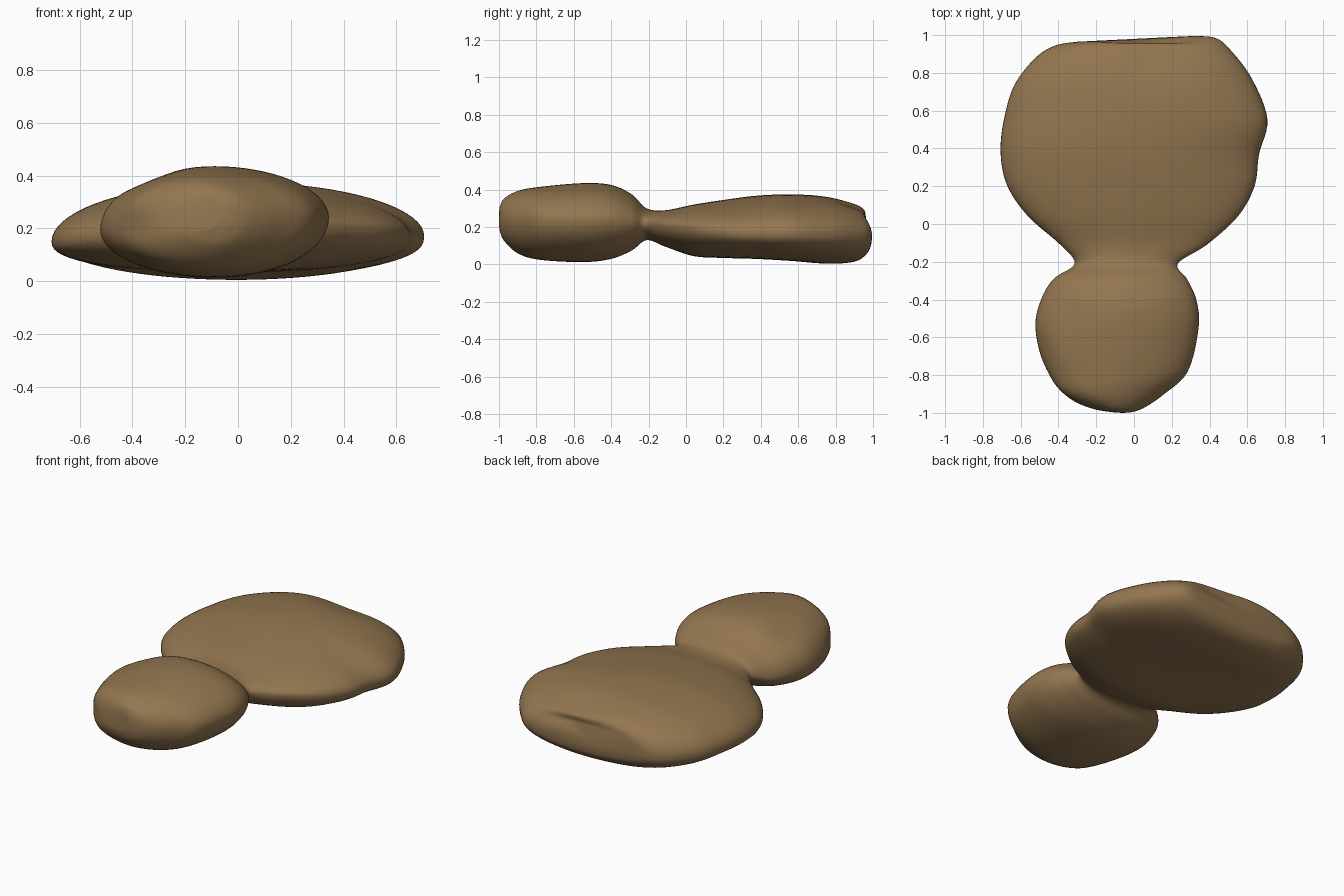
import bpy, math
from mathutils import Vector

if "Cube" in bpy.data.objects:
    bpy.data.objects.remove(bpy.data.objects["Cube"])

# Cross-sections along y: y, left x, right x, bottom z, top z
SECTIONS = [
    (-0.998, -0.10, -0.02, 0.19, 0.30),
    (-0.975, -0.23, 0.05, 0.13, 0.35),
    (-0.90, -0.405, 0.16, 0.06, 0.393),
    (-0.78, -0.475, 0.285, 0.025, 0.415),
    (-0.55, -0.522, 0.342, 0.013, 0.435),
    (-0.40, -0.492, 0.33, 0.03, 0.425),
    (-0.29, -0.425, 0.28, 0.075, 0.375),
    (-0.21, -0.315, 0.232, 0.13, 0.30),
    (-0.11, -0.39, 0.385, 0.095, 0.29),
    (0.04, -0.56, 0.55, 0.045, 0.32),
    (0.20, -0.67, 0.638, 0.035, 0.345),
    (0.37, -0.706, 0.662, 0.03, 0.367),
    (0.55, -0.69, 0.706, 0.02, 0.375),
    (0.75, -0.635, 0.625, 0.005, 0.365),
    (0.90, -0.525, 0.51, 0.015, 0.335),
    (0.965, -0.42, 0.43, 0.06, 0.30),
    (0.98, -0.30, 0.32, 0.11, 0.25),
]
STEPS, SIDES = 6, 72

# Hollows: centre, radii, push
DENTS = [
    ((0.15, 1, 0.25), (0.26, 0.1, 0.055), (0, -0.035, 0)),     # gully on back edge
    ((0.12, 0.93, 0.33), (0.2, 0.15, 0.1), (0, 0, -0.025)),    # dip above the gully
    ((-0.42, -0.85, 0.2), (0.1, 0.14, 0.08), (0.02, 0.02, 0)),  # hollow on front left
    ((-0.34, -0.5, 0.37), (0.1, 0.14, 0.1), (0, 0, -0.02)),    # dip on small lobe
]


def spline(a, b, c, d, t):
    return tuple(0.5 * (2*q + (r-p)*t + (2*p - 5*q + 4*r - s)*t*t + (3*q - p - 3*r + s)*t**3)
                 for p, q, r, s in zip(a, b, c, d))


def shape(p):
    """Slant the back end and press in the hollows."""
    v = Vector(p)
    v.y += 0.05 * v.x * max(0, min(1, (p[1] - 0.5) / 0.45))
    out = v.copy()
    for c, r, push in DENTS:
        d2 = sum(((v[i] - c[i]) / r[i]) ** 2 for i in range(3))
        out += Vector(push) * math.exp(-d2)
    return out


def ring(s):
    """Oval whose widest line sits low on the large lobe and tilts on the small one."""
    y, xl, xr, zb, zt = s
    k = max(0, min(1, (y + 0.4) / 0.7))
    left, right = 0.195 - 0.045 * k, 0.24 - 0.07 * k
    pts = []
    for i in range(SIDES):
        a = 2 * math.pi * i / SIDES
        u, w = math.cos(a), math.sin(a)
        rim = max(zb, left + (right - left) * (u + 1) / 2)
        if w > 0:
            z = rim + (zt - rim) * w
        else:  # underside of the large lobe is a little fuller
            z = rim - (rim - zb) * abs(w) ** (1 - 0.2 * k)
        pts.append(shape(((xl + xr) / 2 + (xr - xl) / 2 * u, y, z)))
    return pts


# Smooth the sections into closely spaced rings
n = len(SECTIONS)
rows = []
for k in range(n - 1):
    q = [SECTIONS[max(0, min(n - 1, k + o))] for o in (-1, 0, 1, 2)]
    rows += [spline(*q, j / STEPS) for j in range(STEPS)]
rows.append(SECTIONS[-1])

verts, faces = [], []
for s in rows:
    verts += ring(s)
for r in range(len(rows) - 1):
    for i in range(SIDES):
        a, b = r * SIDES + i, r * SIDES + (i + 1) % SIDES
        faces.append((a, b, b + SIDES, a + SIDES))

# Close both ends with fans
for r, push in ((0, -0.002), (len(rows) - 1, 0.003)):
    loop = [r * SIDES + i for i in range(SIDES)]
    mid = sum((verts[i] for i in loop), Vector()) / SIDES
    verts.append(mid + Vector((0, push, 0)))
    c = len(verts) - 1
    for i in range(SIDES):
        a, b = loop[i], loop[(i + 1) % SIDES]
        faces.append((b, a, c) if r == 0 else (a, b, c))

# The two-lobed rock, turned outward and smooth shaded
mesh = bpy.data.meshes.new("two_lobed_rock")
mesh.from_pydata([tuple(v) for v in verts], [], faces)
mesh.flip_normals()
mesh.update()
rock = bpy.data.objects.new("two_lobed_rock", mesh)
bpy.context.collection.objects.link(rock)
mesh.polygons.foreach_set("use_smooth", [True] * len(mesh.polygons))

brown = bpy.data.materials.new("dusty brown")
brown.diffuse_color = (0.29, 0.18, 0.08, 1)
brown.use_nodes = True
brown.node_tree.nodes["Principled BSDF"].inputs["Base Color"].default_value = brown.diffuse_color
mesh.materials.append(brown)
